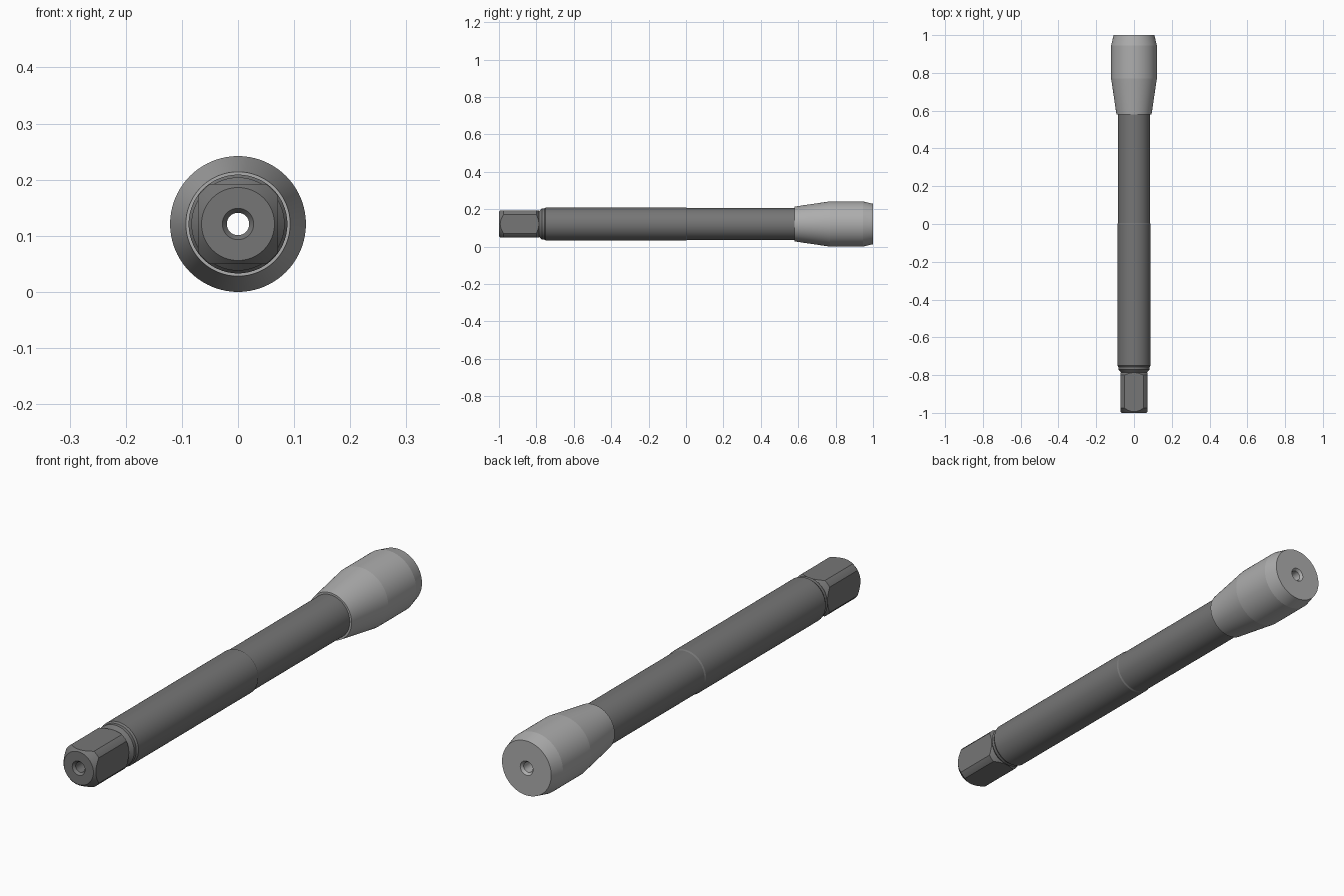
import bpy, bmesh, math

if "Cube" in bpy.data.objects:
    bpy.data.objects.remove(bpy.data.objects["Cube"])

AXIS_Z = 0.121   # height of the tool's centre line


def material(name, grey):
    m = bpy.data.materials.new(name)
    m.diffuse_color = (grey, grey, grey, 1)
    m.use_nodes = True
    m.node_tree.nodes["Principled BSDF"].inputs["Base Color"].default_value = m.diffuse_color
    return m


def lathe(name, profile, sides=96, phase=0.0, closed=True, mat=None):
    """Spin (radius, y) points about the long axis."""
    bm = bmesh.new()
    rings = []
    for r, y in profile:
        ring = []
        for i in range(sides):
            a = phase + 2 * math.pi * i / sides
            ring.append(bm.verts.new((r * math.cos(a), y, AXIS_Z + r * math.sin(a))))
        rings.append(ring)
    n = len(rings)
    for k in range(n if closed else n - 1):
        a, b = rings[k], rings[(k + 1) % n]
        for i in range(sides):
            j = (i + 1) % sides
            bm.faces.new((a[i], b[i], b[j], a[j]))
    bmesh.ops.recalc_face_normals(bm, faces=bm.faces)
    me = bpy.data.meshes.new(name)
    bm.to_mesh(me)
    bm.free()
    ob = bpy.data.objects.new(name, me)
    bpy.context.collection.objects.link(ob)
    if mat:
        me.materials.append(mat)
    return ob


def activate(ob):
    bpy.ops.object.select_all(action='DESELECT')
    ob.select_set(True)
    bpy.context.view_layer.objects.active = ob


dark = material("dark_steel", 0.18)
light = material("light_steel", 0.42)

# shank: drive end, groove, two-diameter shaft and through bore
shank = lathe("shank", [
    (0.028, -1.0), (0.065, -1.0), (0.087, -0.975), (0.087, -0.80),
    (0.069, -0.785), (0.083, -0.77), (0.083, -0.757), (0.088, -0.75),
    (0.088, 0.0), (0.085, 0.006), (0.085, 0.58), (0.02, 0.58),
    (0.02, -0.99)], mat=dark)

# square flats on the drive end, cut with a square frame
s = 0.071 * math.sqrt(2)
cutter = lathe("flats_cutter", [(s, -1.1), (0.3, -1.1), (0.3, -0.785), (s, -0.785)],
               sides=4, phase=math.pi / 4)
cutter.hide_render = True
mod = shank.modifiers.new("flats", 'BOOLEAN')
mod.operation = 'DIFFERENCE'
mod.solver = 'EXACT'
mod.object = cutter
activate(shank)
bpy.ops.object.modifier_apply(modifier=mod.name)
bpy.data.objects.remove(cutter)

# cutting head: taper, cylinder and chamfered end with bore
head = lathe("head", [
    (0.085, 0.58), (0.093, 0.58), (0.121, 0.77), (0.121, 0.945),
    (0.108, 1.0), (0.028, 1.0), (0.02, 0.99), (0.02, 0.58)],
    closed=False, mat=light)

for ob in (shank, head):
    activate(ob)
    bpy.ops.object.shade_smooth_by_angle(angle=math.radians(7))
